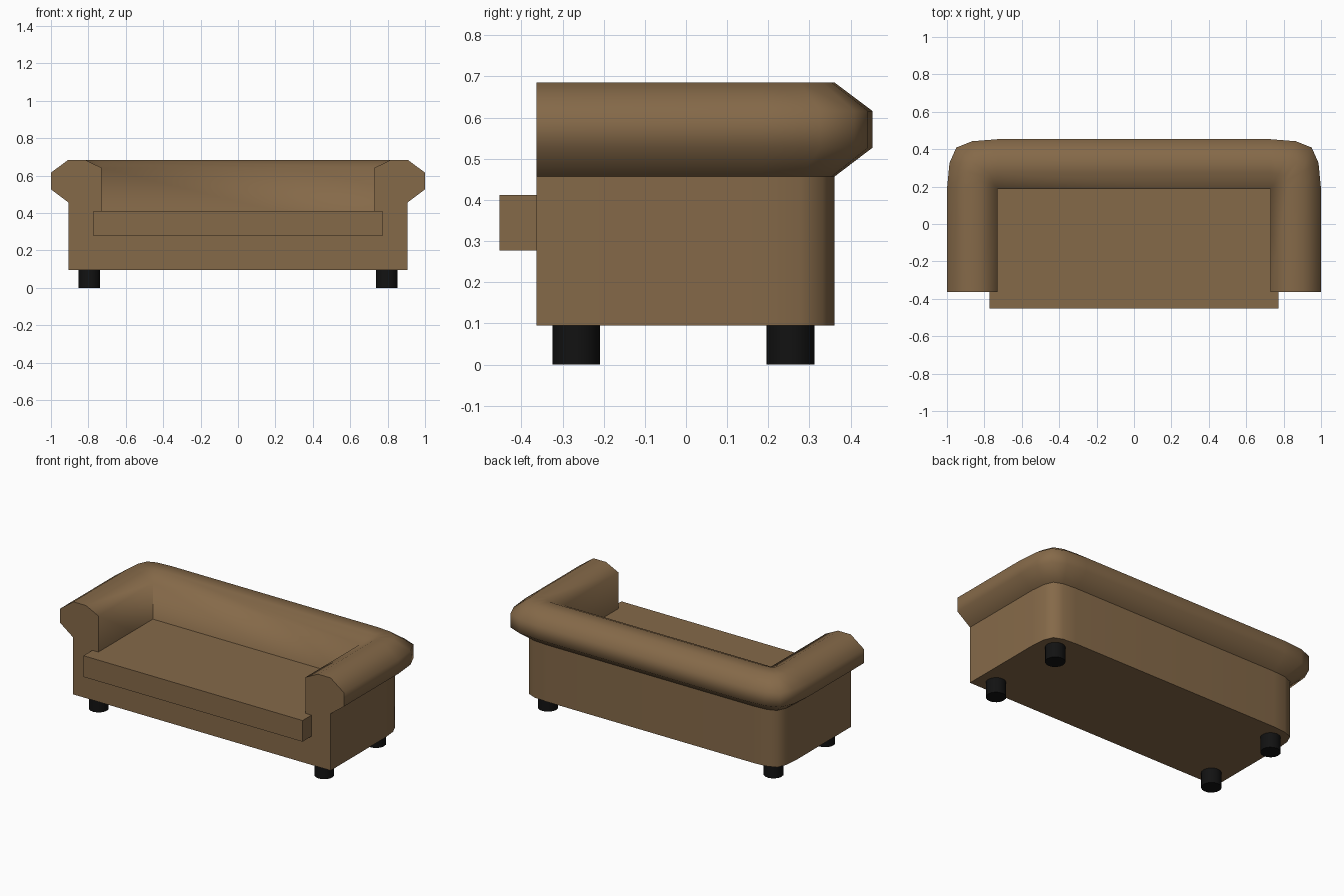
import bpy, bmesh, math

if "Cube" in bpy.data.objects:
    bpy.data.objects.remove(bpy.data.objects["Cube"])

def material(name, rgb):
    m = bpy.data.materials.new(name)
    m.diffuse_color = (*rgb, 1)
    m.use_nodes = True
    m.node_tree.nodes["Principled BSDF"].inputs["Base Color"].default_value = m.diffuse_color
    return m

BROWN = material("brown leather", (0.235, 0.142, 0.066))
BLACK = material("black leg", (0.006, 0.006, 0.006))

def finish(bm, name, mat, limit, sharp_z=None):
    """Make an object, smooth except at steep edges and one optional seam height."""
    bmesh.ops.recalc_face_normals(bm, faces=bm.faces)
    for f in bm.faces:
        f.smooth = True
    for e in bm.edges:
        seam = sharp_z is not None and all(abs(v.co.z - sharp_z) < 1e-4 for v in e.verts)
        e.smooth = not seam and e.calc_face_angle(0) < math.radians(limit)
    me = bpy.data.meshes.new(name)
    bm.to_mesh(me)
    bm.free()
    me.materials.append(mat)
    ob = bpy.data.objects.new(name, me)
    bpy.context.collection.objects.link(ob)
    return ob

# sofa frame: arm/back section swept round a U path (distance from inner wall, height)
IX, IY, FRONT = 0.73, 0.186, -0.363
PROFILE = [(0, 0.28), (0, 0.642), (0.088, 0.685), (0.177, 0.685), (0.27, 0.616),
           (0.27, 0.527), (0.177, 0.457), (0.177, 0.095)]
CORNER = [(1, 0), (0.95, 0.52), (0.815, 0.825), (0.5, 0.95), (0, 0.99)]
right = [(IX, FRONT, 1, 0)] + [(IX, IY, dx, dy) for dx, dy in CORNER]
stations = right + [(-x, y, -dx, dy) for x, y, dx, dy in reversed(right)]

bm = bmesh.new()
rows = [[bm.verts.new((x + r * dx, y + r * dy, z)) for r, z in PROFILE]
        for x, y, dx, dy in stations]
for a, b in zip(rows, rows[1:]):
    for i in range(len(PROFILE) - 1):
        bm.faces.new((a[i], b[i], b[i + 1], a[i + 1]))
bm.faces.new(rows[0] + rows[-1][::-1])        # front face
bm.faces.new([r[-1] for r in rows])           # underside
bm.faces.new([r[0] for r in rows])            # platform under the cushion
bmesh.ops.remove_doubles(bm, verts=bm.verts, dist=1e-5)
finish(bm, "sofa_frame", BROWN, 68, sharp_z=0.457)

# seat cushion, projecting at the front
bm = bmesh.new()
bmesh.ops.create_cube(bm, size=1)
for v in bm.verts:
    v.co.x *= 1.544
    v.co.y = -0.453 if v.co.y < 0 else IY + 0.01
    v.co.z = 0.277 if v.co.z < 0 else 0.412
finish(bm, "seat_cushion", BROWN, 30)

# four round legs
for side, sx in (("left", -1), ("right", 1)):
    for end, y in (("front", -0.267), ("back", 0.254)):
        bm = bmesh.new()
        bmesh.ops.create_cone(bm, cap_ends=True, segments=16, radius1=0.058,
                              radius2=0.058, depth=0.1)
        bmesh.ops.translate(bm, verts=bm.verts, vec=(sx * 0.795, y, 0.05))
        finish(bm, f"{end}_{side}_leg", BLACK, 40)
